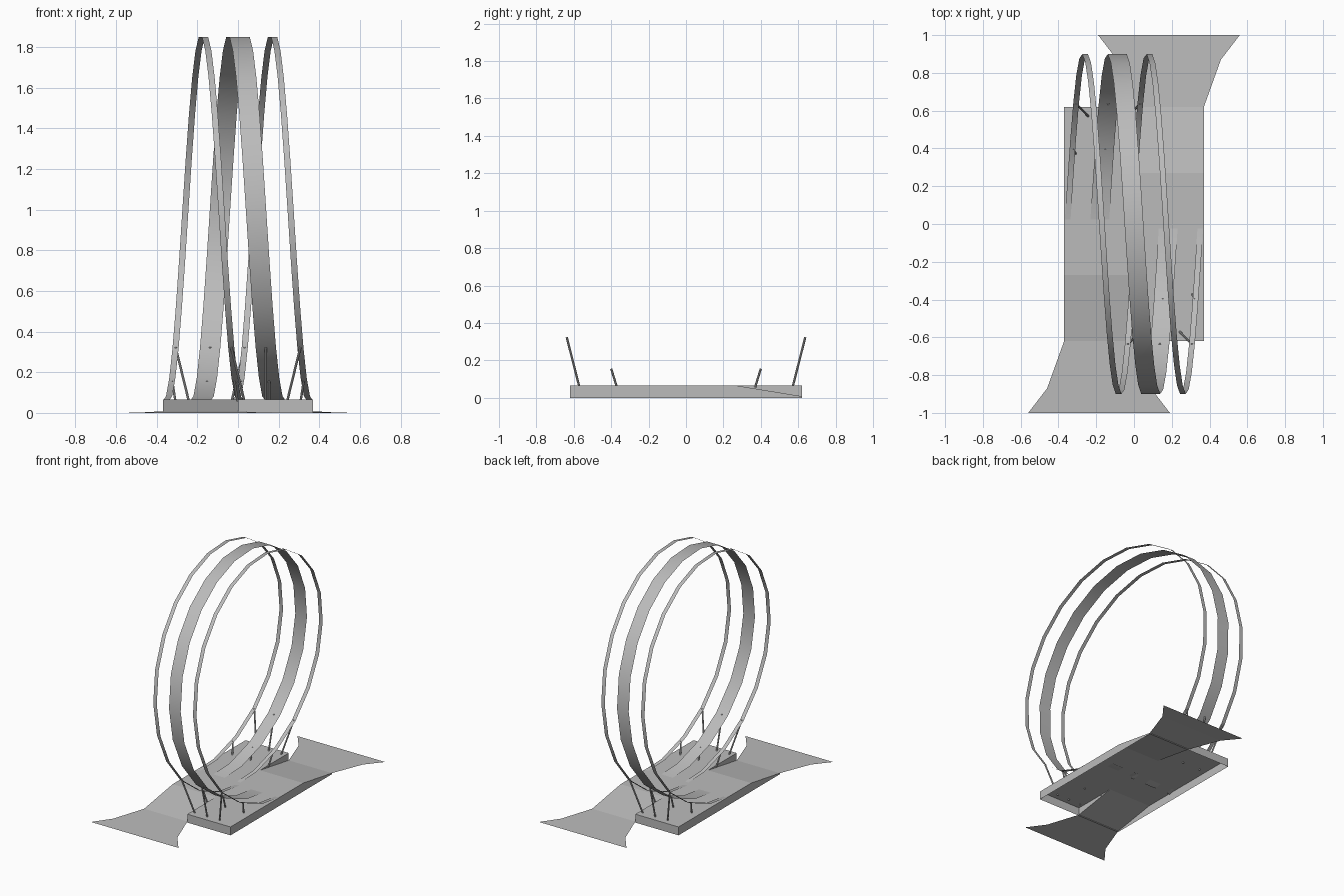
import bpy, math
from mathutils import Vector

cube = bpy.data.objects.get("Cube")
if cube:
    bpy.data.objects.remove(cube, do_unlink=True)

grey = bpy.data.materials.new("plain_grey")
grey.use_nodes = True
colour = (0.5, 0.5, 0.5, 1)
grey.diffuse_color = colour
grey.node_tree.nodes["Principled BSDF"].inputs["Base Color"].default_value = colour

RADIUS, CENTRE_Z = 0.9, 0.958
STEPS, STEP = 23, 0.277
DECK, HALF_X, HALF_Y = 0.065, 0.37, 0.62
LANE = HALF_X / 2


def build(name, verts, faces, smooth=False):
    mesh = bpy.data.meshes.new(name)
    mesh.from_pydata(verts, [], faces)
    mesh.materials.append(grey)
    for p in mesh.polygons:
        p.use_smooth = smooth
    ob = bpy.data.objects.new(name, mesh)
    bpy.context.collection.objects.link(ob)
    return ob


def loop_point(i, offset=0):
    """Point i along the helical loop, shifted sideways."""
    a = (STEPS / 2 - i) * STEP
    return Vector((-LANE + HALF_X * i / STEPS + offset,
                   RADIUS * math.sin(a), CENTRE_Z + RADIUS * math.cos(a)))


def ribbon(name, offset, width):
    verts = []
    for i in range(STEPS + 1):
        verts += [loop_point(i, offset - width / 2), loop_point(i, offset + width / 2)]
    faces = [(2 * i, 2 * i + 1, 2 * i + 3, 2 * i + 2) for i in range(STEPS)]
    return build(name, verts, faces, True)


def strut(name, top, foot, turn):
    spin = Vector((turn, turn, 1))
    a, b = Vector(top) * spin, Vector(foot) * spin
    d = b - a
    bpy.ops.mesh.primitive_cylinder_add(vertices=8, radius=0.006, depth=d.length,
                                        location=(a + b) / 2)
    ob = bpy.context.object
    ob.name = name
    ob.rotation_euler = d.to_track_quat("Z", "Y").to_euler()
    ob.data.materials.append(grey)


# Looping track with a thin rail on each side
ribbon("loop_track", 0, 0.1)
for side, offset in (("right", -0.17), ("left", 0.17)):
    ribbon(side + "_rail", offset, 0.03)

for end, turn in (("exit", 1), ("entry", -1)):
    # Half of the open-bottomed base, sloping down at one end
    profile = [(-HALF_Y, DECK), (0.27, DECK), (HALF_Y, 0.008)]
    verts = [(x * turn, y * turn, z) for y, z in profile for x in (0, HALF_X)]
    verts += [(x * turn, y * turn, 0) for y, z in profile for x in (0, HALF_X)]
    verts.append((0, HALF_Y * turn, DECK))
    faces = [(0, 1, 3, 2), (2, 3, 5, 4),
             (0, 6, 7, 1), (1, 7, 9, 3), (3, 9, 11, 5), (5, 11, 10, 4),
             (2, 4, 12)]
    build(end + "_base_half", verts, faces)

    # Flared ramp sheet
    flare = [(HALF_Y, LANE, 0.008), (0.87, 0.275, 0.003), (1, 0.375, 0)]
    verts = [((LANE + s * w) * turn, y * turn, z) for y, w, z in flare for s in (-1, 1)]
    build(end + "_ramp", verts, [(0, 1, 3, 2), (2, 3, 5, 4)])

    # Struts holding the track and rails, rails leaning toward the track
    for row, i, foot_y, lean in (("low", 2, 0.37, 0.015), ("high", 3, 0.57, 0.065)):
        for part, s in (("right", -1), ("middle", 0), ("left", 1)):
            top = loop_point(i, 0.17 * s)
            if row == "low":
                top += Vector((0, -0.04, -0.018))
            foot = (top.x - s * lean, foot_y, DECK - 0.008)
            strut(f"{end}_{row}_{part}_strut", top, foot, turn)
